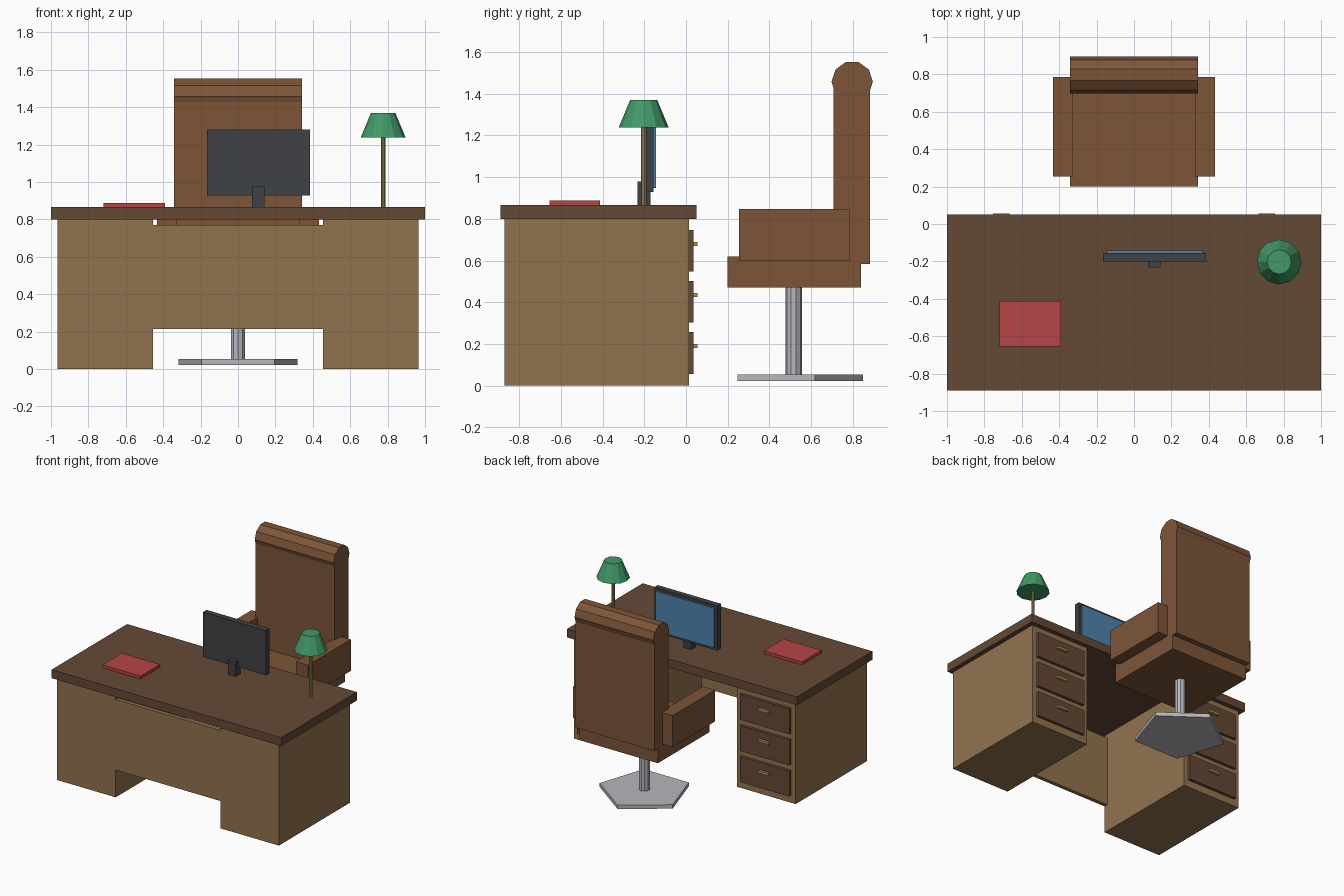
import bpy
from math import pi

if "Cube" in bpy.data.objects:
    bpy.data.objects.remove(bpy.data.objects["Cube"])


def material(name, rgb):
    # sRGB tone to linear viewport colour
    m = bpy.data.materials.new(name)
    m.diffuse_color = (*[(c / 255) ** 2.2 for c in rgb], 1)
    m.use_nodes = True
    m.node_tree.nodes["Principled BSDF"].inputs["Base Color"].default_value = m.diffuse_color
    return m


OAK = material("oak", (145, 114, 80))
WALNUT = material("walnut", (100, 74, 56))
LEATHER = material("leather", (124, 86, 59))
STEEL = material("steel", (180, 181, 186))
BRASS = material("brass", (170, 148, 88))
BLACK = material("dark_plastic", (66, 67, 71))
SCREEN = material("screen_blue", (80, 130, 170))
GREEN = material("green", (68, 152, 104))
RED = material("red", (182, 70, 72))


def finish(name, mat):
    ob = bpy.context.object
    ob.name = name
    ob.data.materials.append(mat)
    return ob


def box(name, x, y, z, mat):
    """Box from (min, max) ranges on each axis."""
    mid = [(a + b) / 2 for a, b in (x, y, z)]
    bpy.ops.mesh.primitive_cube_add(size=1, location=mid)
    ob = bpy.context.object
    ob.scale = [b - a for a, b in (x, y, z)]
    bpy.ops.object.transform_apply(location=False, rotation=False, scale=True)
    return finish(name, mat)


def prism(name, sides, r1, r2, x, y, z, mat):
    """Upright cone or cylinder between two heights."""
    bpy.ops.mesh.primitive_cone_add(vertices=sides, radius1=r1, radius2=r2,
                                    depth=z[1] - z[0],
                                    location=(x, y, (z[0] + z[1]) / 2))
    return finish(name, mat)


# Desk
box("desk_top", (-1, 1), (-0.89, 0.05), (0.80, 0.866), WALNUT)
box("modesty_panel", (-0.455, 0.455), (-0.87, -0.84), (0.215, 0.77), OAK)
for side, cx in (("left", -0.71), ("right", 0.71)):
    box(side + "_pedestal", (cx - 0.255, cx + 0.255), (-0.87, 0.015), (0, 0.80), OAK)
    for i in range(3):
        cz = 0.157 + i * 0.245
        box(f"{side}_drawer_{i + 1}", (cx - 0.215, cx + 0.215), (0.01, 0.037),
            (cz - 0.1, cz + 0.1), WALNUT)
        box(f"{side}_handle_{i + 1}", (cx - 0.045, cx + 0.045), (0.03, 0.056),
            (cz + 0.024, cz + 0.042), BRASS)

# Monitor
box("monitor_body", (-0.165, 0.385), (-0.20, -0.156), (0.928, 1.28), BLACK)
box("monitor_screen", (-0.145, 0.365), (-0.17, -0.143), (0.948, 1.26), SCREEN)
box("monitor_stand", (0.075, 0.142), (-0.233, -0.17), (0.86, 0.98), BLACK)

# Lamp and book
prism("lamp_pole", 10, 0.0125, 0.0125, 0.776, -0.203, (0.86, 1.27), BRASS)
prism("lamp_shade", 12, 0.12, 0.065, 0.776, -0.203, (1.238, 1.37), GREEN)
box("book", (-0.72, -0.39), (-0.655, -0.413), (0.862, 0.889), RED)

# Chair
prism("chair_base", 5, 0.334, 0.334, 0, 0.516, (0.022, 0.053), STEEL)
prism("chair_post", 10, 0.04, 0.04, 0, 0.516, (0.05, 0.475), STEEL)
box("chair_seat", (-0.343, 0.343), (0.20, 0.84), (0.47, 0.62), LEATHER)
box("chair_back", (-0.343, 0.343), (0.708, 0.883), (0.583, 1.455), LEATHER)
for side, s in (("left", -1), ("right", 1)):
    box(side + "_armrest", sorted((s * 0.325, s * 0.432)), (0.255, 0.785),
        (0.60, 0.847), LEATHER)

# Ten-sided headrest roll lying along x
bpy.ops.mesh.primitive_cylinder_add(vertices=10, radius=0.099, depth=0.686,
                                    location=(0, 0.797, 1.458),
                                    rotation=(0, pi / 2, 0))
finish("chair_headrest", LEATHER)
